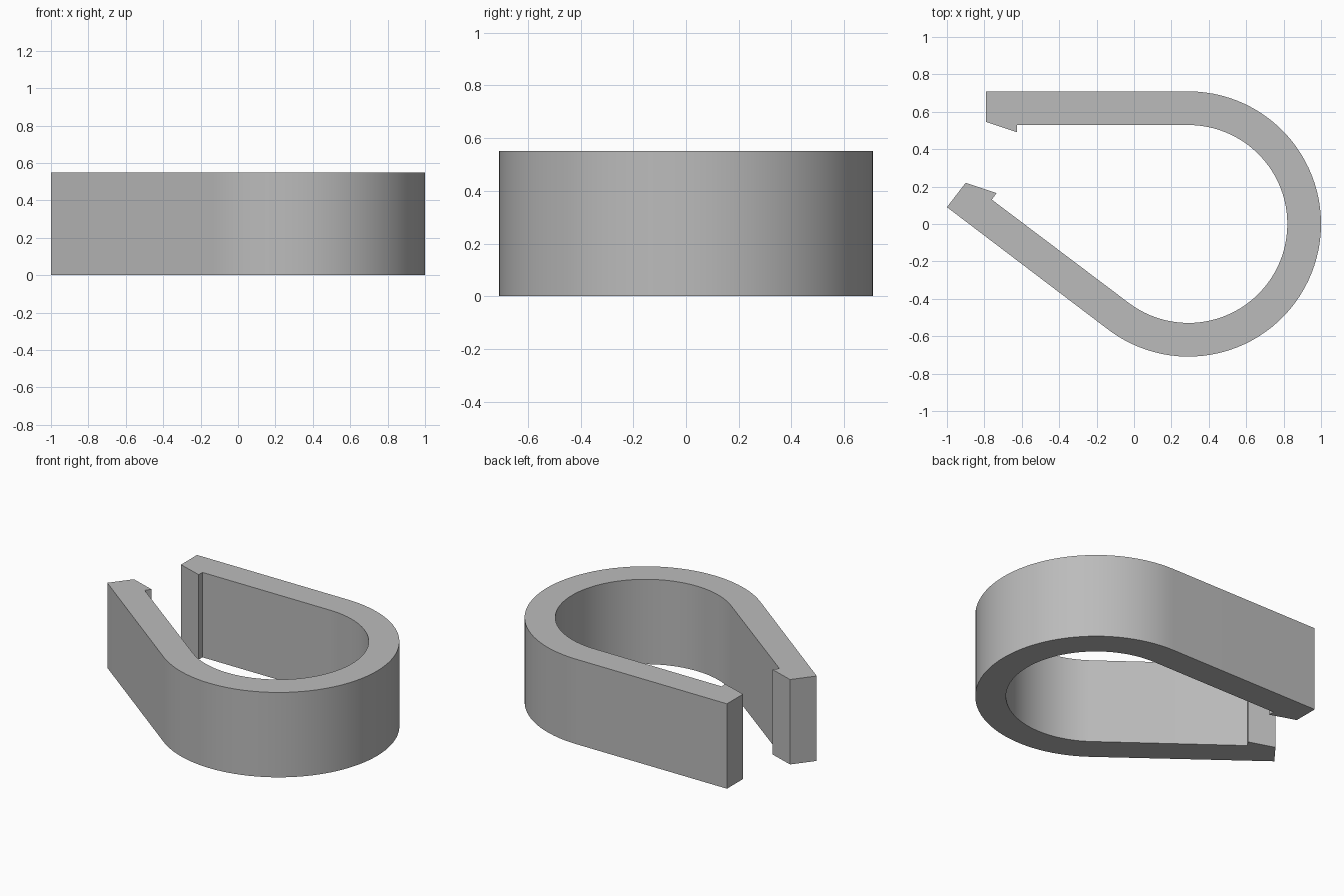
import bpy
import bmesh
from math import cos, sin, radians, pi
from mathutils import Vector

cube = bpy.data.objects.get("Cube")
if cube:
    bpy.data.objects.remove(cube, do_unlink=True)

CENTER = Vector((0.291, 0.0))
OUTER, INNER, HEIGHT = 0.709, 0.529, 0.55
START, END, STEPS = radians(90), radians(-126.7), 60


def arc(radius, start, end):
    """Points along an arc around the bend centre."""
    return [CENTER + radius * Vector((cos(a), sin(a)))
            for a in (start + (end - start) * i / STEPS for i in range(STEPS + 1))]


# Plain grey plastic
grey = bpy.data.materials.new("grey plastic")
grey.use_nodes = True
colour = (0.5, 0.5, 0.5, 1)
grey.diffuse_color = colour
grey.node_tree.nodes["Principled BSDF"].inputs["Base Color"].default_value = colour

# Outline: round bend, slanted arm with hooked tip, straight arm with catch
slanted_tip = [Vector(p) for p in ((-1.0, 0.09), (-0.9, 0.22), (-0.735, 0.165), (-0.76, 0.13))]
straight_tip = [Vector(p) for p in ((-0.625, 0.529), (-0.625, 0.49), (-0.79, 0.545), (-0.79, 0.709))]
outline = arc(OUTER, START, END) + slanted_tip + arc(INNER, END, START) + straight_tip

# Extrude the outline into the clip body
bm = bmesh.new()
base = bm.faces.new([bm.verts.new((p.x, p.y, 0)) for p in outline])
top = bmesh.ops.extrude_face_region(bm, geom=[base], use_keep_orig=True)["geom"]
bmesh.ops.translate(bm, vec=(0, 0, HEIGHT),
                    verts=[v for v in top if isinstance(v, bmesh.types.BMVert)])
bmesh.ops.recalc_face_normals(bm, faces=bm.faces)
mesh = bpy.data.meshes.new("clip_body")
bm.to_mesh(mesh)
bm.free()
mesh.materials.append(grey)
clip = bpy.data.objects.new("clip_body", mesh)
bpy.context.collection.objects.link(clip)

# Smooth the bend, keep the rims and tips sharp
bpy.ops.object.select_all(action="DESELECT")
clip.select_set(True)
bpy.context.view_layer.objects.active = clip
bpy.ops.object.shade_smooth_by_angle(angle=pi / 9)
